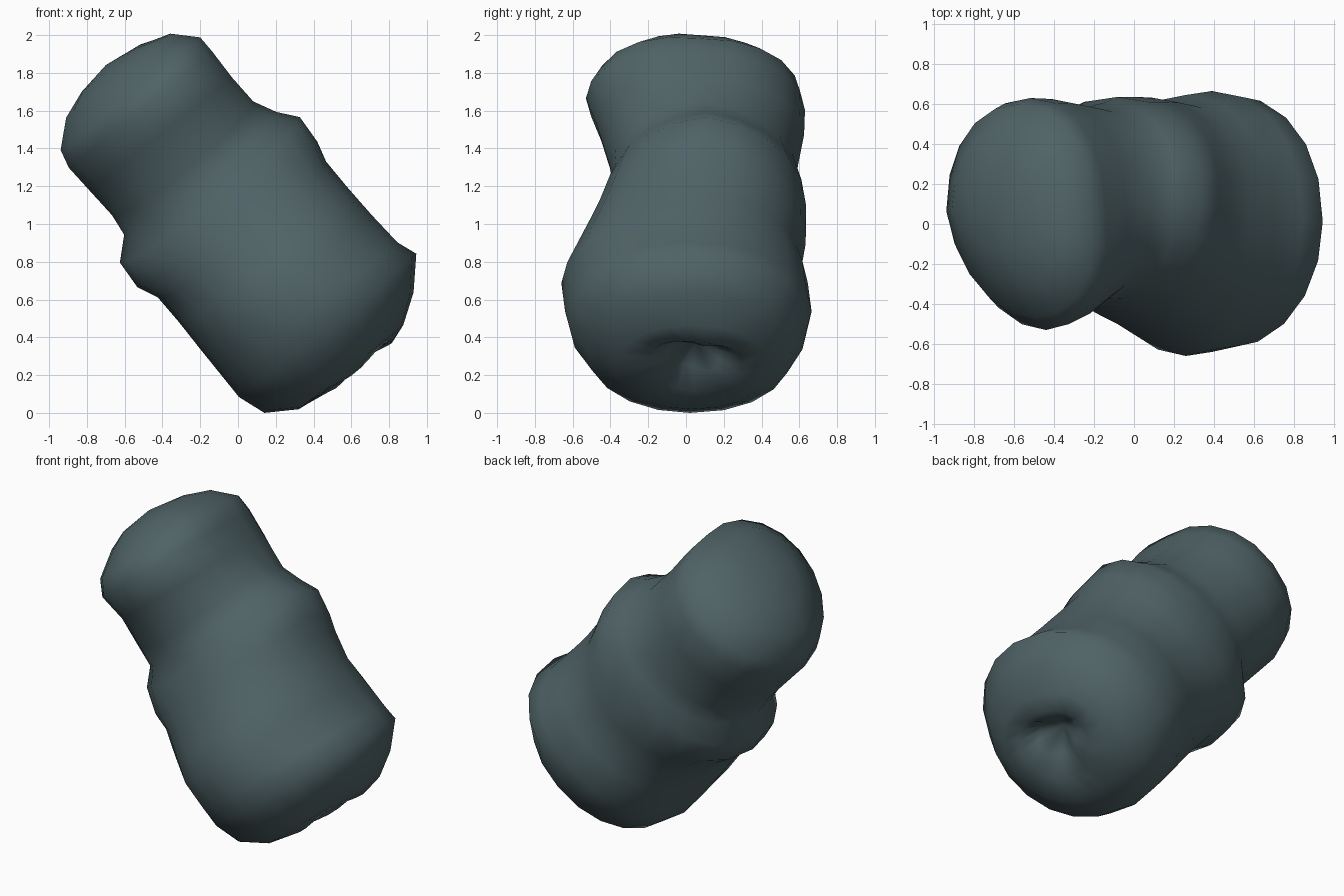
import bpy, bmesh, math
from mathutils import Vector

if "Cube" in bpy.data.objects:
    bpy.data.objects.remove(bpy.data.objects["Cube"])

# Slanted body axis (down to the right) and its perpendicular in the XZ plane
AXIS = Vector((0.63, 0, -0.78)).normalized()
PERP = Vector((0.78, 0, 0.63)).normalized()
CENTRE = Vector((0, 0, 1))
SIDES = 20

# Cross-sections: position along axis, perp low/high, y low/high
RINGS = [
    (-1.07, -0.20, 0.20, -0.13, 0.30),
    (-1.015, -0.35, 0.345, -0.30, 0.46),
    (-0.90, -0.48, 0.462, -0.47, 0.60),
    (-0.80, -0.505, 0.465, -0.53, 0.63),
    (-0.63, -0.495, 0.46, -0.475, 0.625),
    (-0.46, -0.485, 0.475, -0.40, 0.585),
    (-0.34, -0.50, 0.535, -0.395, 0.61),
    (-0.24, -0.61, 0.615, -0.43, 0.635),
    (-0.08, -0.62, 0.605, -0.485, 0.635),
    (0.03, -0.57, 0.575, -0.53, 0.633),
    (0.20, -0.565, 0.577, -0.60, 0.61),
    (0.40, -0.567, 0.585, -0.66, 0.645),
    (0.60, -0.567, 0.60, -0.64, 0.665),
    (0.71, -0.567, 0.64, -0.62, 0.645),
    (0.86, -0.515, 0.50, -0.52, 0.56),
    (0.96, -0.36, 0.35, -0.38, 0.44),
    (0.985, -0.18, 0.25, -0.23, 0.30),
    (0.93, -0.06, 0.18, -0.10, 0.18),
]


def point(s, t, y):
    return CENTRE + AXIS * s + PERP * t + Vector((0, y, 0))


def full(v, p):
    return math.copysign(abs(v) ** p, v)


bm = bmesh.new()
loops = []
for i, (s, t0, t1, y0, y1) in enumerate(RINGS):
    # Folds radiate from the puckered lower end
    fold = {len(RINGS) - 1: 0.03, len(RINGS) - 2: 0.012}.get(i, 0)
    loop = []
    for k in range(SIDES):
        a = 2 * math.pi * k / SIDES
        c, w = math.cos(a), math.sin(a)
        p = 0.93 if w > 0 else 1  # the back is a little fuller
        t = (t0 + t1) / 2 + (t1 - t0) / 2 * full(c, p)
        y = (y0 + y1) / 2 + (y1 - y0) / 2 * full(w, p)
        ds = fold * math.sin(3 * a + 0.6)
        # Top lobe is skewed at the front; the waist creases sag at the sides
        if -1.05 < s < -0.6:
            t += 0.10 * max(0, -w)
        if -0.5 < s < 0.3:
            ds += 0.10 * w if w > 0 else -0.06 * w
        loop.append(bm.verts.new(point(s + ds, t, y)))
    loops.append(loop)

for a, b in zip(loops, loops[1:]):
    for k in range(SIDES):
        n = (k + 1) % SIDES
        bm.faces.new((a[k], a[n], b[n], b[k]))

# Domed upper end and pinched lower end
top = bm.verts.new(point(-1.10, -0.01, 0.08))
pinch = bm.verts.new(point(0.83, 0.08, 0.05))
for k in range(SIDES):
    n = (k + 1) % SIDES
    bm.faces.new((top, loops[0][n], loops[0][k]))
    bm.faces.new((pinch, loops[-1][k], loops[-1][n]))
bmesh.ops.recalc_face_normals(bm, faces=bm.faces)

# Rest on the ground
low = min(v.co.z for v in bm.verts)
bmesh.ops.translate(bm, verts=bm.verts, vec=(0, 0, -low))

mesh = bpy.data.meshes.new("lumpy_body")
bm.to_mesh(mesh)
bm.free()
mesh.shade_smooth()
body = bpy.data.objects.new("lumpy_body", mesh)
bpy.context.collection.objects.link(body)

mat = bpy.data.materials.new("dark slate teal")
mat.diffuse_color = (0.08, 0.125, 0.135, 1)
mat.use_nodes = True
mat.node_tree.nodes["Principled BSDF"].inputs["Base Color"].default_value = mat.diffuse_color
mesh.materials.append(mat)
